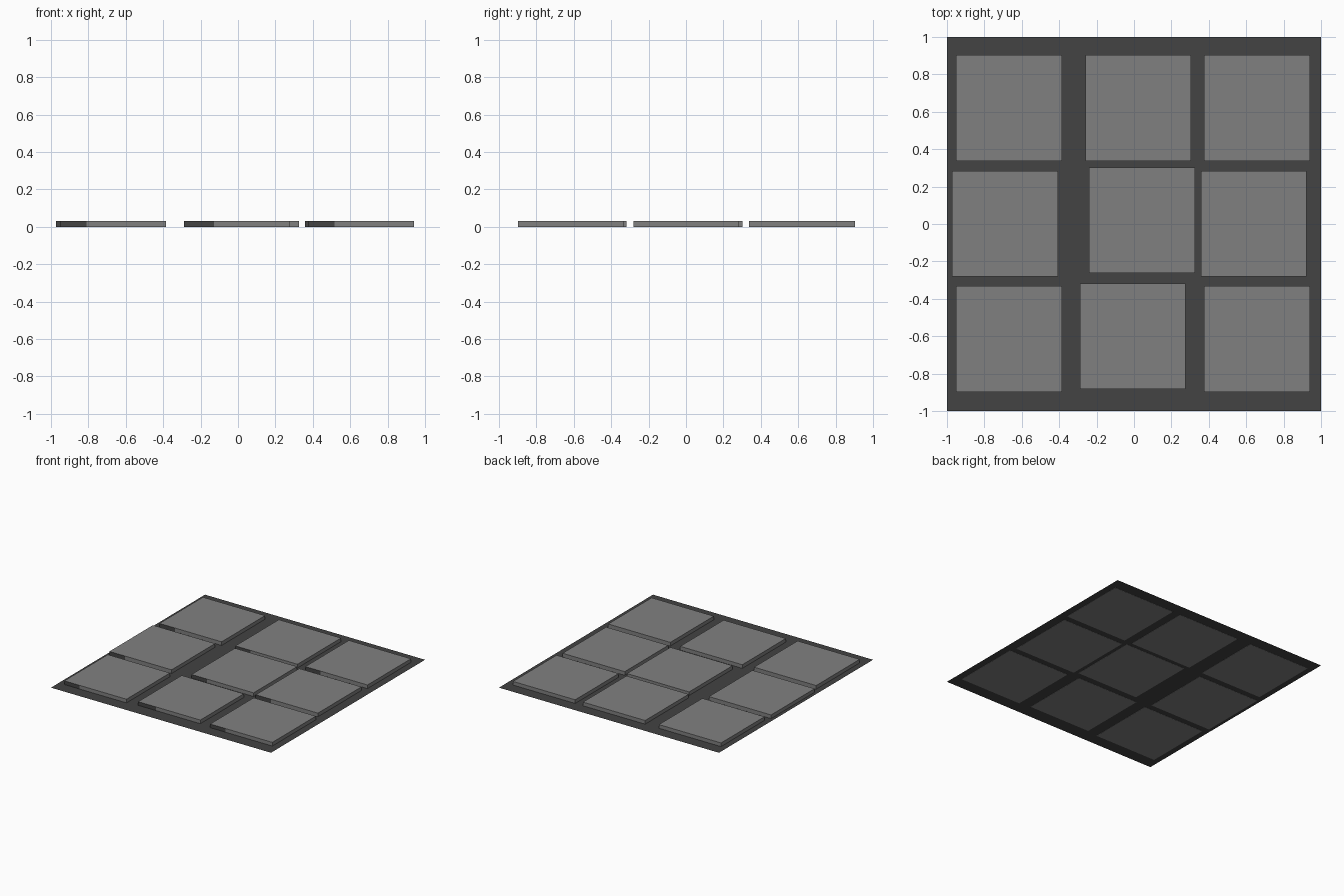
import bpy, bmesh
from mathutils import Matrix

if "Cube" in bpy.data.objects:
    bpy.data.objects.remove(bpy.data.objects["Cube"])

def material(name, v):
    m = bpy.data.materials.new(name)
    m.diffuse_color = (v, v, v, 1)
    m.use_nodes = True
    m.node_tree.nodes["Principled BSDF"].inputs["Base Color"].default_value = m.diffuse_color
    return m

stone = material("stone_grey", 0.216)
grout = material("dark_grey", 0.056)

def add_object(name, bm, mats):
    me = bpy.data.meshes.new(name)
    bm.to_mesh(me)
    bm.free()
    for m in mats:
        me.materials.append(m)
    ob = bpy.data.objects.new(name, me)
    bpy.context.collection.objects.link(ob)
    return ob

SIZE, HEIGHT = 0.565, 0.031

def slab(name, cx, cy, dark):
    """Paving slab with a dark strip at the left end of its front edge."""
    bm = bmesh.new()
    mat = Matrix.Translation((cx, cy, HEIGHT / 2)) @ Matrix.Diagonal((SIZE, SIZE, HEIGHT, 1))
    bmesh.ops.create_cube(bm, size=1, matrix=mat)
    bm.normal_update()
    split = cx - SIZE / 2 + dark
    front = [f for f in bm.faces if f.normal.y < -0.9]
    geom = front + list(front[0].edges) + list(front[0].verts)
    bmesh.ops.bisect_plane(bm, geom=geom, plane_co=(split, 0, 0), plane_no=(1, 0, 0))
    bm.normal_update()
    for f in bm.faces:
        if f.normal.y < -0.9 and f.calc_center_median().x < split:
            f.material_index = 1
    return add_object(name, bm, [stone, grout])

# Flat ground sheet, a hair above the slab undersides so they show from below
bm = bmesh.new()
bmesh.ops.create_grid(bm, x_segments=1, y_segments=1, size=1,
                      matrix=Matrix.Translation((0, 0, 0.001)))
add_object("ground_sheet", bm, [grout])

# Slabs, slightly shifted in each row: name, centre x, centre y, dark strip length
for name, x, y, d in [
    ("back_left", -0.668, 0.62, 0.14), ("back_middle", 0.022, 0.62, 0.14),
    ("back_right", 0.658, 0.62, 0.14),
    ("middle_left", -0.69, 0.002, 0.14), ("middle_middle", 0.043, 0.02, 0.14),
    ("middle_right", 0.64, 0.002, 0.14),
    ("front_left", -0.668, -0.615, 0.14), ("front_middle", -0.007, -0.6, 0.16),
    ("front_right", 0.658, -0.615, 0.14),
]:
    slab("slab_" + name, x, y, d)
